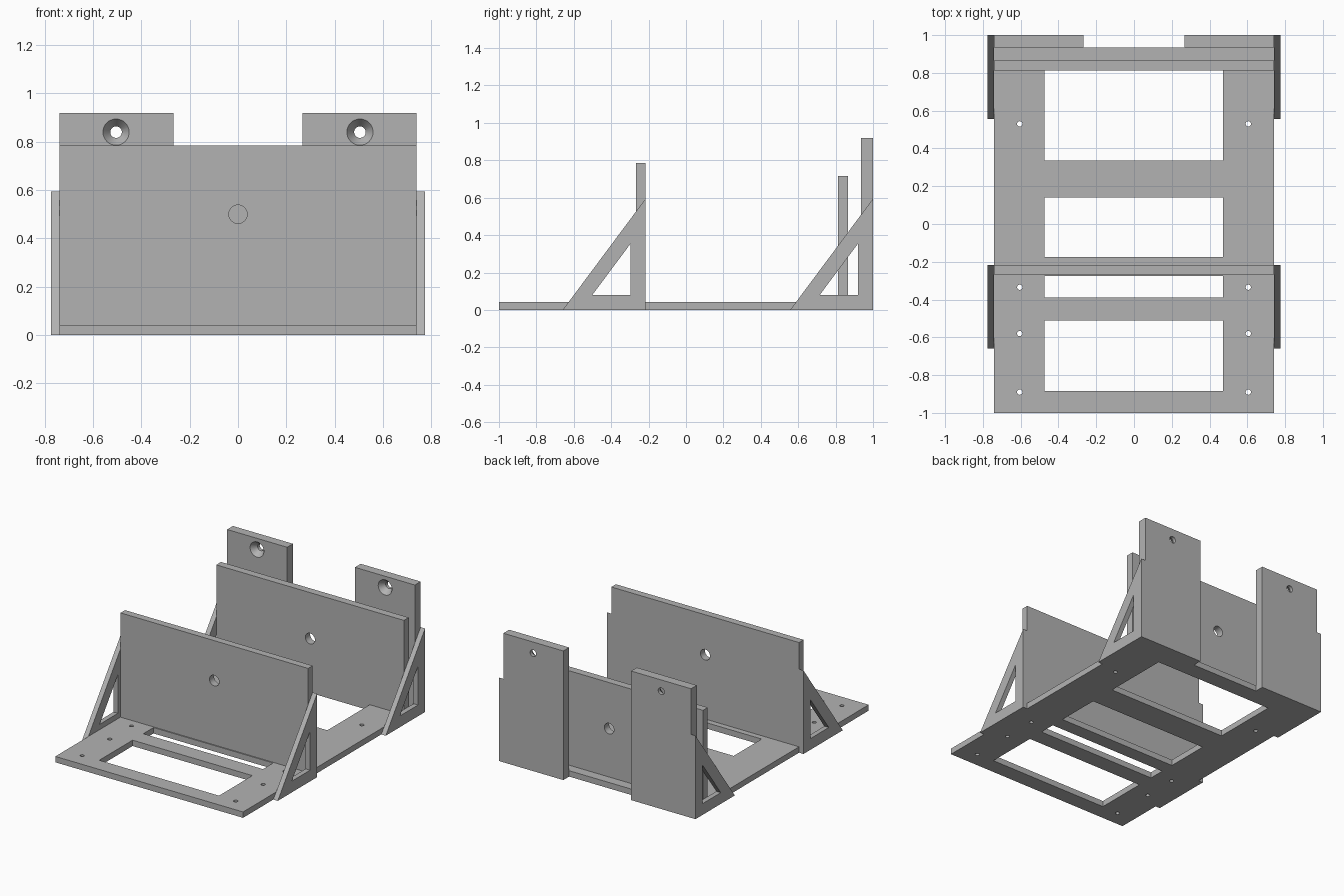
import bpy, bmesh, math
from mathutils import Matrix, Vector

cube = bpy.data.objects.get("Cube")
if cube:
    bpy.data.objects.remove(cube, do_unlink=True)

grey = bpy.data.materials.new("plain grey")
grey.use_nodes = True
colour = (0.45, 0.45, 0.45, 1)
grey.diffuse_color = colour
grey.node_tree.nodes["Principled BSDF"].inputs["Base Color"].default_value = colour


def finish(name, bm):
    """Turn a bmesh into a named grey object."""
    bmesh.ops.recalc_face_normals(bm, faces=bm.faces)
    mesh = bpy.data.meshes.new(name)
    bm.to_mesh(mesh)
    bm.free()
    mesh.materials.append(grey)
    obj = bpy.data.objects.new(name, mesh)
    bpy.context.collection.objects.link(obj)
    return obj


def box(name, x, y, z):
    """Box from its (low, high) range on each axis."""
    bm = bmesh.new()
    bmesh.ops.create_cube(bm, size=1)
    for v in bm.verts:
        v.co = [r[0] if c < 0 else r[1] for c, r in zip(v.co, (x, y, z))]
    return finish(name, bm)


def drill(centre, radius, depth, axis, radius2=None):
    """Round cutter along z or y; the first radius faces -y or -z."""
    bm = bmesh.new()
    turn = Matrix.Rotation(-math.pi / 2, 4, 'X') if axis == 'Y' else Matrix()
    bmesh.ops.create_cone(bm, cap_ends=True, segments=32, radius1=radius,
                          radius2=radius2 or radius, depth=depth,
                          matrix=Matrix.Translation(Vector(centre)) @ turn)
    return finish("cutter", bm)


def carve(obj, cutters):
    """Cut every cutter out of the part, then drop the cutters."""
    for cutter in cutters:
        cutter.hide_render = True
        mod = obj.modifiers.new("cut", 'BOOLEAN')
        mod.operation = 'DIFFERENCE'
        mod.solver = 'EXACT'
        mod.object = cutter
    graph = bpy.context.evaluated_depsgraph_get()
    mesh = bpy.data.meshes.new_from_object(obj.evaluated_get(graph))
    obj.modifiers.clear()
    obj.data = mesh
    for cutter in cutters:
        bpy.data.objects.remove(cutter, do_unlink=True)
    bpy.ops.object.select_all(action='DESELECT')
    obj.select_set(True)
    bpy.context.view_layer.objects.active = obj
    bpy.ops.object.shade_smooth_by_angle(angle=math.radians(30))


HALF = 0.74     # half width of the plates
FLOOR = 0.042   # base plate thickness

# Base plate with four windows and screw holes
base = box("base_plate", (-HALF, HALF), (-1, 0.935), (0, FLOOR))
windows = [(-0.885, -0.51), (-0.39, -0.275), (-0.175, 0.14), (0.335, 0.814)]
cuts = [box("cutter", (-0.474, 0.47), w, (-0.1, 0.1)) for w in windows]
for side in (-1, 1):
    for y in (-0.89, -0.58, -0.335, 0.53):
        cuts.append(drill((side * 0.605, y, 0), 0.014, 0.2, 'Z'))
carve(base, cuts)

# Upright walls, each with one central hole
for name, y0, y1, top, hole in (("front_wall", -0.267, -0.216, 0.785, 0.5),
                                ("middle_wall", 0.812, 0.866, 0.715, 0.387)):
    wall = box(name, (-HALF, HALF), (y0, y1), (FLOOR, top))
    carve(wall, [drill((0, (y0 + y1) / 2, hole), 0.038, 0.2, 'Y')])

# Rear mounting panels with countersunk holes
for name, side in (("left_rear_panel", 1), ("right_rear_panel", -1)):
    xs = sorted((side * 0.267, side * HALF))
    panel = box(name, xs, (0.935, 1), (0, 0.92))
    x = side * 0.505
    carve(panel, [drill((x, 0.97, 0.84), 0.024, 0.2, 'Y'),
                  drill((x, 0.955, 0.84), 0.055, 0.042, 'Y', 0.024)])


# Triangular gussets, open in the middle
def gusset(name, side, back):
    outer = [(-0.443, 0), (0, 0), (0, 0.595)]
    inner = [(-0.285, 0.08), (-0.08, 0.08), (-0.08, 0.355)]
    bm = bmesh.new()
    loops = [[[bm.verts.new((side * x, back + y, z)) for y, z in tri]
              for tri in (outer, inner)] for x in (HALF, 0.775)]
    (near_out, near_in), (far_out, far_in) = loops
    for i in range(3):
        j = (i + 1) % 3
        for a, b in ((near_out, near_in), (far_out, far_in),
                     (near_out, far_out), (near_in, far_in)):
            bm.faces.new((a[i], a[j], b[j], b[i]))
    finish(name, bm)


for place, back in (("front", -0.216), ("rear", 1)):
    for label, side in (("left", 1), ("right", -1)):
        gusset(f"{place}_{label}_gusset", side, back)
